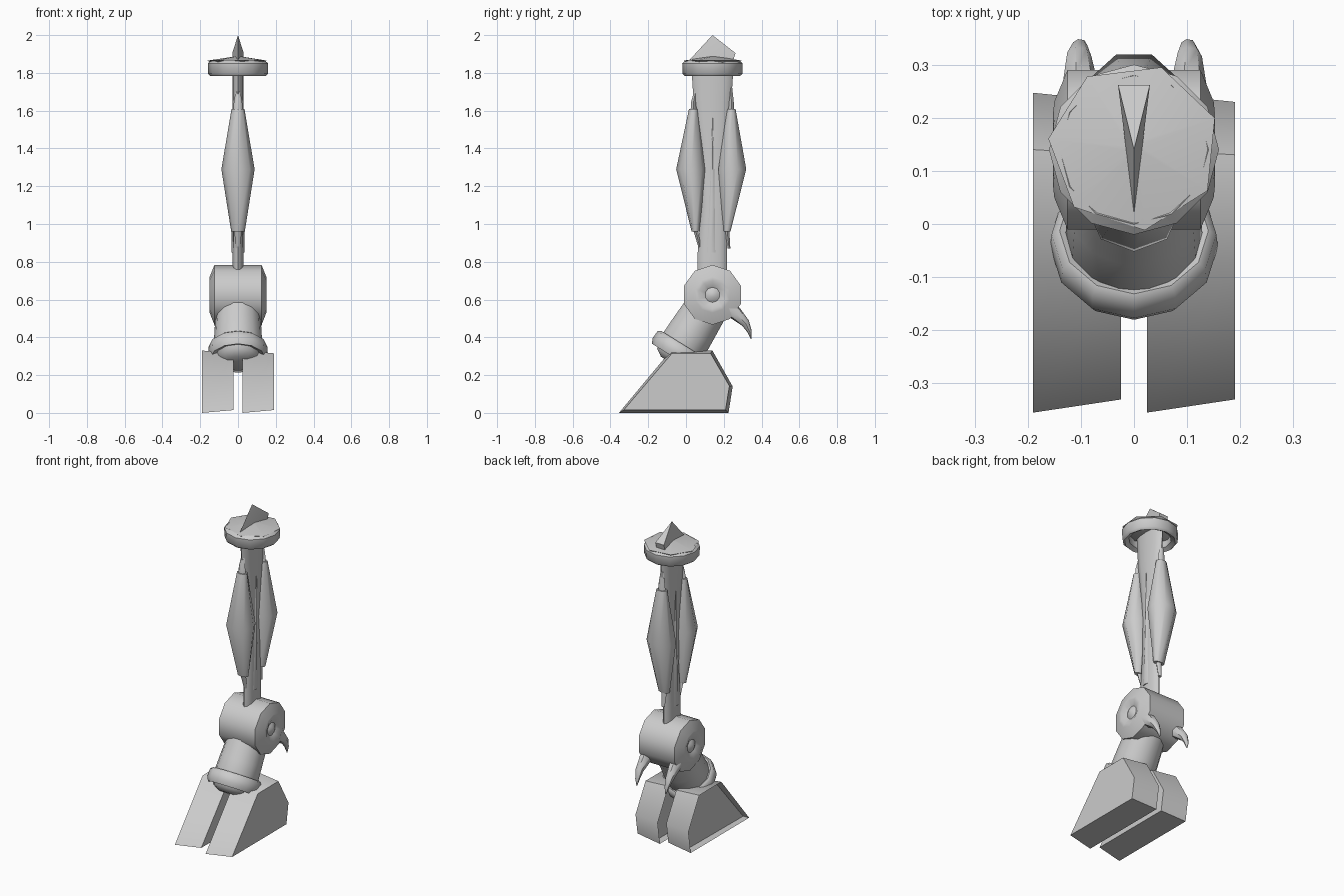
import bpy, bmesh, math
from mathutils import Vector

cube = bpy.data.objects.get("Cube")
if cube:
    bpy.data.objects.remove(cube, do_unlink=True)

grey = bpy.data.materials.new("plain_grey")
grey.use_nodes = True
grey.diffuse_color = (0.6, 0.6, 0.6, 1)
grey.node_tree.nodes["Principled BSDF"].inputs["Base Color"].default_value = (0.6, 0.6, 0.6, 1)


def finish(name, bm, angle=50):
    """Turn a bmesh into a shaded object."""
    bmesh.ops.recalc_face_normals(bm, faces=bm.faces)
    mesh = bpy.data.meshes.new(name)
    bm.to_mesh(mesh)
    bm.free()
    mesh.materials.append(grey)
    obj = bpy.data.objects.new(name, mesh)
    bpy.context.collection.objects.link(obj)
    bpy.ops.object.select_all(action='DESELECT')
    obj.select_set(True)
    bpy.context.view_layer.objects.active = obj
    bpy.ops.object.shade_smooth_by_angle(angle=math.radians(angle))
    return obj


def loft(name, rings, sides, axis=None, closed=False, turn=0.0, angle=50):
    """Skin elliptical rings (centre, radius_u, radius_v); closed joins last to first."""
    bm = bmesh.new()
    loops = []
    for i, (c, ru, rv) in enumerate(rings):
        before, after = rings[max(i - 1, 0)][0], rings[min(i + 1, len(rings) - 1)][0]
        t = Vector(axis) if axis else Vector(after) - Vector(before)
        t.normalize()
        u = Vector((0, 1, 0)) if abs(t.x) > 0.9 else Vector((1, 0, 0))
        v = t.cross(u).normalized()
        loop = []
        for k in range(sides):
            a = 2 * math.pi * k / sides + turn
            loop.append(bm.verts.new(Vector(c) + u * ru * math.cos(a) + v * rv * math.sin(a)))
        loops.append(loop)
    pairs = list(zip(loops, loops[1:]))
    if closed:
        pairs.append((loops[-1], loops[0]))
    else:
        bm.faces.new(loops[0])
        bm.faces.new(loops[-1])
    for a, b in pairs:
        for k in range(sides):
            j = (k + 1) % sides
            bm.faces.new((a[k], a[j], b[j], b[k]))
    return finish(name, bm, angle)


def collar(name, centre, axis, profile, sides, turn=0.0):
    """Closed band swept round an axis; profile is (radius, offset along axis)."""
    d = Vector(axis).normalized()
    rings = [(Vector(centre) + d * h, r, r) for r, h in profile]
    return loft(name, rings, sides, axis=d, closed=True, turn=turn)


# Hooves: tapered blocks, larger on the -x side, with a shallow recess there
hoof = [(-0.355, 0), (-0.08, 0.33), (0.14, 0.33), (0.247, 0.14), (0.225, 0)]
for name, x in (("right_hoof", -0.19), ("left_hoof", 0.024)):
    bm = bmesh.new()
    big = [bm.verts.new((x, y, z)) for y, z in hoof]
    small = [bm.verts.new((x + 0.166, y * 0.93, 0.015 + z * 0.91)) for y, z in hoof]
    outer = bm.faces.new(big)
    bm.faces.new(small)
    for k in range(len(hoof)):
        j = (k + 1) % len(hoof)
        bm.faces.new((big[k], big[j], small[j], small[k]))
    bmesh.ops.recalc_face_normals(bm, faces=bm.faces)
    bmesh.ops.inset_region(bm, faces=[outer], thickness=0.018)
    bmesh.ops.translate(bm, verts=outer.verts, vec=(0.03, 0, 0))
    finish(name, bm)

# Lower shank, leaning forward from the knee to the ankle
shank_axis = Vector((0, 0.53, 0.85)).normalized()
ankle = Vector((0, -0.035, 0.325))
loft("lower_shank", [(ankle + shank_axis * h, r, r) for h, r in
                     ((-0.075, 0.07), (-0.05, 0.11), (0.0, 0.13), (0.12, 0.125), (0.3, 0.115))],
     14, axis=shank_axis)

# Ankle collar
band = [(0.12, -0.03), (0.145, -0.042), (0.158, -0.015), (0.155, 0.03), (0.14, 0.042), (0.12, 0.03)]
collar("ankle_collar", ankle, shank_axis, band, 12)

# Knee: a drum across the leg with dished ends and a central stud
half = [(0.148, 0.012), (0.14, 0.03), (0.134, 0.04), (0.152, 0.075), (0.15, 0.095), (0.125, 0.158)]
knee = [(-x, r) for x, r in half] + [(x, r) for x, r in reversed(half)]
loft("knee_drum", [((x, 0.14, 0.625), r, r) for x, r in knee], 10, axis=(1, 0, 0),
     turn=math.pi / 10)

# Curved spurs behind the knee
for name, s in (("right_spur", -1), ("left_spur", 1)):
    loft(name, [((s * 0.1, 0.21, 0.565), 0.042, 0.045), ((s * 0.102, 0.265, 0.525), 0.034, 0.036),
                ((s * 0.104, 0.315, 0.475), 0.024, 0.023), ((s * 0.102, 0.337, 0.43), 0.014, 0.012),
                ((s * 0.1, 0.345, 0.39), 0.002, 0.002)], 7)

# Flattened upper bone
loft("upper_bone", [((0, 0.14, 0.7), 0.029, 0.078), ((0, 0.14, 0.85), 0.028, 0.078),
                    ((0, 0.15, 1.1), 0.026, 0.068), ((0, 0.145, 1.4), 0.026, 0.075),
                    ((0, 0.14, 1.65), 0.029, 0.1), ((0, 0.14, 1.84), 0.031, 0.112)],
     12, axis=(0, 0, 1))

# Thin splints along both faces of the bone
for name, s in (("right_splint", -1), ("left_splint", 1)):
    loft(name, [((s * 0.027, 0.133, 0.85), 0.008, 0.022), ((s * 0.028, 0.138, 1.1), 0.008, 0.014),
                ((s * 0.024, 0.143, 1.57), 0.006, 0.003)], 4, axis=(0, 0, 1))

# Spindle muscles with thin tendons at each end
muscles = (("front", 0.05, 0.028, 0.04, 0.075, 0.055), ("rear", 0.217, 0.245, 0.24, 0.228, 0.238))
for name, low, mid, high, low_end, high_end in muscles:
    loft(name + "_muscle", [((0, low, 0.96), 0.036, 0.02), ((0, mid, 1.29), 0.088, 0.08),
                            ((0, high, 1.61), 0.034, 0.024)],
         8, axis=(0, 0, 1), turn=math.pi / 8 if name == "rear" else 0, angle=70)
    loft(name + "_lower_tendon", [((0, low, 0.97), 0.02, 0.014), ((0, low_end, 0.87), 0.012, 0.008)], 6)
    loft(name + "_upper_tendon", [((0, high, 1.6), 0.026, 0.018), ((0, high, 1.645), 0.022, 0.015),
                                  ((0, high_end, 1.72), 0.01, 0.008)], 6)

# Hip collar and its shallow faceted cap
collar("hip_collar", (0, 0.14, 1.825), (0, 0, 1),
       [(0.12, -0.028), (0.145, -0.042), (0.158, -0.03), (0.16, 0.025), (0.14, 0.042), (0.12, 0.03)],
       12)
loft("hip_cap", [((0, 0.145, 1.835), 0.12, 0.12), ((0, 0.145, 1.865), 0.162, 0.158),
                 ((0, 0.145, 1.888), 0.01, 0.01)], 7, axis=(0, 0, 1), turn=0.35)

# Pointed crest on the cap
bm = bmesh.new()
tip, back_l, back_r, peak = [bm.verts.new(p) for p in (
    (0, 0.02, 1.87), (0.03, 0.262, 1.905), (-0.03, 0.262, 1.905), (0, 0.14, 2.0))]
foot_l, foot_r = [bm.verts.new((x, 0.25, 1.865)) for x in (0.028, -0.028)]
for f in ((tip, back_l, peak), (tip, peak, back_r), (peak, back_l, back_r),
          (back_r, back_l, foot_l, foot_r), (tip, foot_l, back_l), (tip, back_r, foot_r),
          (tip, foot_r, foot_l)):
    bm.faces.new(f)
finish("crest", bm, 20)
